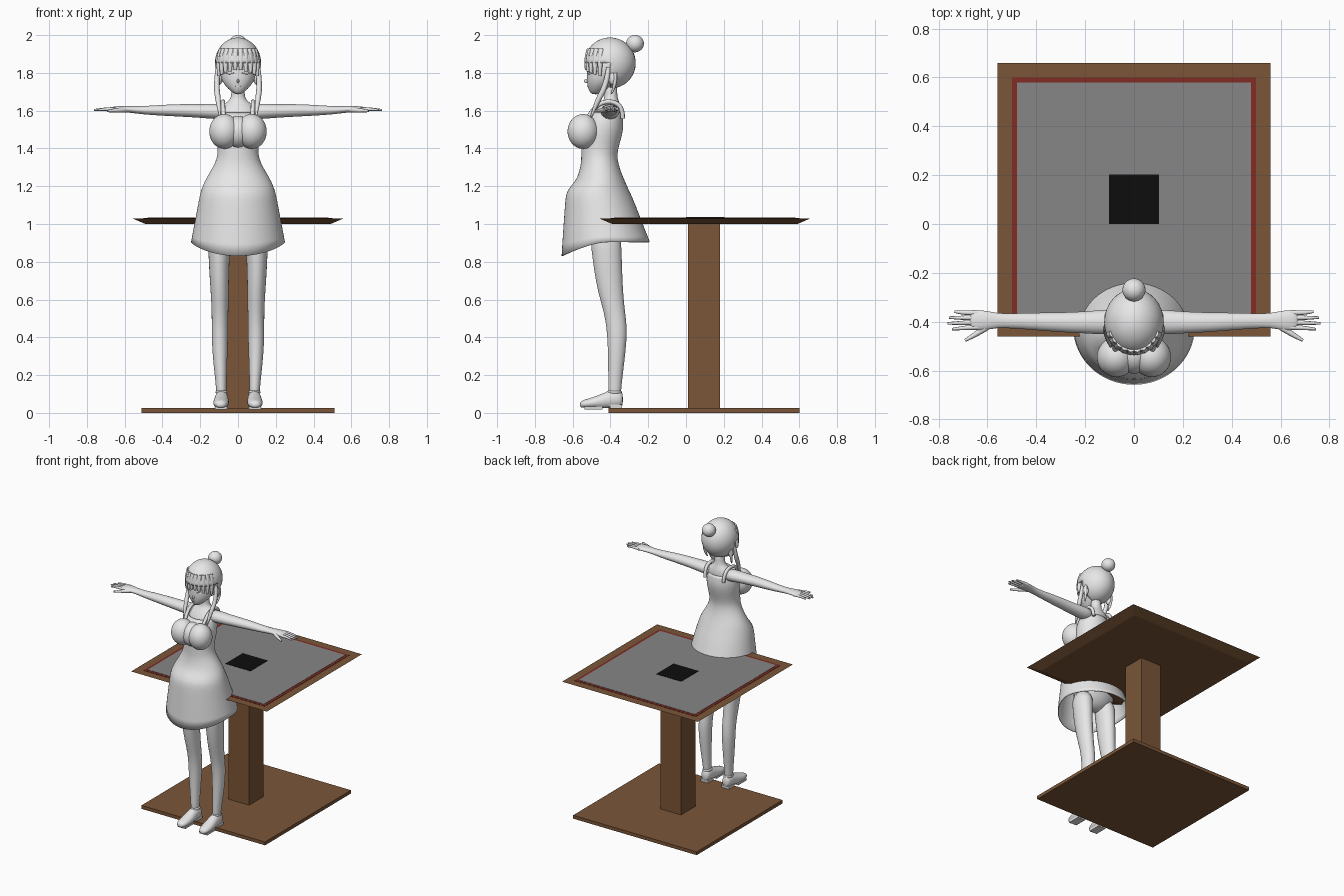
import bpy, bmesh, math
from mathutils import Matrix

if "Cube" in bpy.data.objects:
    bpy.data.objects.remove(bpy.data.objects["Cube"], do_unlink=True)


def material(name, r, g, b):
    m = bpy.data.materials.new(name)
    m.use_nodes = True
    m.diffuse_color = (r, g, b, 1)
    m.node_tree.nodes["Principled BSDF"].inputs["Base Color"].default_value = (r, g, b, 1)
    return m


wood = material("brown wood", 0.195, 0.092, 0.039)
red = material("dark red trim", 0.215, 0.025, 0.017)
cloth = material("grey felt", 0.236, 0.236, 0.236)
black = material("black tile", 0.004, 0.004, 0.004)
pale = material("pale grey", 0.8, 0.8, 0.8)


def add(name, data, mat, mirror=False):
    data.materials.append(mat)
    ob = bpy.data.objects.new(name, data)
    bpy.context.collection.objects.link(ob)
    if mirror:
        ob.modifiers.new("mirror", 'MIRROR')
    return ob


def finish(name, bm, mat, mirror=False, smooth=True):
    bmesh.ops.recalc_face_normals(bm, faces=bm.faces)
    for f in bm.faces:
        f.smooth = smooth
    me = bpy.data.meshes.new(name)
    bm.to_mesh(me)
    bm.free()
    return add(name, me, mat, mirror)


def box(name, x0, x1, y0, y1, z0, z1, mat, inset=0, mirror=False):
    """Block whose bottom can be inset to slope the sides."""
    bm = bmesh.new()
    bmesh.ops.create_cube(bm, size=1)
    for v in bm.verts:
        low = inset if v.co.z < 0 else 0
        v.co = (x1 - low if v.co.x > 0 else x0 + low,
                y1 - low if v.co.y > 0 else y0 + low,
                z1 if v.co.z > 0 else z0)
    return finish(name, bm, mat, mirror, False)


def ball(name, centre, radii, mirror=False, keep=None):
    bm = bmesh.new()
    bmesh.ops.create_uvsphere(bm, u_segments=32, v_segments=24, radius=1)
    bm.transform(Matrix.Translation(centre) @ Matrix.Diagonal((*radii, 1)))
    if keep:
        gone = [f for f in bm.faces if not keep(f.calc_center_median())]
        bmesh.ops.delete(bm, geom=gone, context='FACES')
    return finish(name, bm, pale, mirror)


def loft(name, rows, axis="z", mirror=False, caps=True, warp=None, n=20):
    """Elliptic rings (t, centre a, centre b, radius a, radius b) along an axis."""
    bm = bmesh.new()
    rings = []
    for i, (t, ca, cb, ra, rb) in enumerate(rows):
        ring = []
        for k in range(n):
            w = math.tau * k / n
            a, b = ca + ra * math.cos(w), cb + rb * math.sin(w)
            co = {"x": (t, a, b), "y": (a, t, b), "z": (a, b, t)}[axis]
            v = bm.verts.new(co)
            if warp:
                warp(v.co, w, i)
            ring.append(v)
        rings.append(ring)
    for p, q in zip(rings, rings[1:]):
        for k in range(n):
            j = (k + 1) % n
            bm.faces.new((p[k], p[j], q[j], q[k]))
    if caps:
        bm.faces.new(rings[0])
        bm.faces.new(rings[-1])
    ob = finish(name, bm, pale, mirror)
    ob.modifiers.new("smooth", 'SUBSURF').levels = 1
    return ob


def profile(rows):
    """(z, half width, front y, back y) to ring rows."""
    return [(z, 0, (f + b) / 2, w, (b - f) / 2) for z, w, f, b in rows]


def tube(name, points, radii, mirror=True):
    cu = bpy.data.curves.new(name, 'CURVE')
    cu.dimensions = '3D'
    cu.bevel_depth = 1
    cu.bevel_resolution = 2
    cu.resolution_u = 5
    cu.use_fill_caps = True
    s = cu.splines.new('NURBS')
    s.points.add(len(points) - 1)
    for p, co, r in zip(s.points, points, radii):
        p.co = (*co, 1)
        p.radius = r
    s.use_endpoint_u = True
    s.order_u = 3
    return add(name, cu, pale, mirror)


# Table
box("table_base", -.51, .51, -.41, .602, 0, .025, wood)
box("table_post", -.085, .085, .01, .18, .025, 1.0, wood)
box("table_top", -.56, .56, -.46, .66, 1.0, 1.03, wood, inset=.07)
box("table_trim", -.5, .5, -.4, .6, 1.03, 1.032, red)
box("table_felt", -.48, .48, -.38, .58, 1.032, 1.034, cloth)
box("table_tile", -.103, .103, 0, .203, 1.034, 1.036, black)


# Dress, with a hem that dips at the front
def hem(co, w, i):
    if i == 0:
        co.z -= .075 * max(0, -math.sin(w)) ** 1.5


dress = loft("dress", profile([
    (.905, .25, -.66, -.19), (.96, .24, -.652, -.212), (1.05, .222, -.645, -.247),
    (1.13, .208, -.64, -.278), (1.18, .196, -.632, -.302), (1.225, .178, -.585, -.322),
    (1.27, .152, -.568, -.342), (1.32, .122, -.555, -.358), (1.37, .106, -.555, -.366),
    (1.43, .11, -.555, -.35), (1.5, .118, -.55, -.33), (1.55, .112, -.535, -.332),
    (1.59, .1, -.505, -.34)]), caps=False, warp=hem, n=32)
dress.modifiers.new("cloth", 'SOLIDIFY').thickness = .006
ball("bust", (.072, -.545, 1.49), (.08, .082, .092), mirror=True)
ball("bust_middle", (0, -.535, 1.488), (.07, .078, .085))
tube("dress_strap", [(.075, -.52, 1.56), (.08, -.48, 1.63), (.08, -.4, 1.655),
                     (.08, -.335, 1.62), (.075, -.335, 1.56)], [.012] * 5)

# Chest, neck and pelvis
loft("chest_and_neck", profile([
    (1.48, .1, -.51, -.35), (1.56, .105, -.5, -.345), (1.605, .102, -.475, -.342),
    (1.637, .075, -.45, -.35), (1.655, .042, -.435, -.358), (1.69, .034, -.43, -.365),
    (1.76, .034, -.44, -.365)]))
ball("pelvis", (0, -.43, 1.02), (.16, .1, .13))

# Arms and hands
loft("arm", [
    (.05, -.4, 1.592, .05, .04), (.12, -.402, 1.597, .052, .042),
    (.2, -.403, 1.598, .045, .036), (.3, -.403, 1.602, .041, .034),
    (.42, -.398, 1.602, .035, .028), (.5, -.397, 1.602, .031, .022),
    (.56, -.395, 1.606, .029, .018), (.61, -.395, 1.609, .042, .017),
    (.655, -.394, 1.608, .042, .015), (.675, -.394, 1.607, .034, .01)], "x", mirror=True)
for i, tip in enumerate((.735, .757, .763, .745)):
    y = -.363 - .02 * i
    tube(f"finger_{i + 1}", [(.64, y, 1.608), (.7, y - .002, 1.61), (tip, y + .004 - .004 * i, 1.603)],
         [.011, .0095, .005])
tube("thumb", [(.585, -.41, 1.606), (.635, -.445, 1.602), (.692, -.477, 1.598)], [.014, .013, .006])

# Legs and shoes
loft("leg", [
    (.06, .088, -.378, .027, .034), (.13, .088, -.378, .027, .034),
    (.25, .094, -.37, .036, .042), (.37, .096, -.365, .043, .05), (.45, .096, -.366, .044, .055),
    (.53, .095, -.378, .044, .056), (.64, .097, -.4, .048, .067), (.75, .1, -.412, .053, .075),
    (.85, .1, -.42, .057, .08), (1.0, .095, -.43, .07, .085)], mirror=True)


def flat_sole(co, w, i):
    co.z = max(co.z, .027)


loft("shoe", [
    (-.562, .092, .043, .015, .014), (-.545, .091, .047, .034, .022),
    (-.5, .09, .052, .043, .028), (-.44, .088, .062, .04, .042), (-.395, .087, .074, .036, .05),
    (-.35, .086, .074, .034, .046), (-.333, .086, .07, .022, .034)],
    "y", mirror=True, warp=flat_sole)
box("shoe_heel", .054, .118, -.405, -.338, .018, .045, pale, .003, True)
box("shoe_sole", .056, .124, -.54, -.44, .018, .034, pale, .003, True)
loft("shoe_collar", [(.095, .087, -.378, .036, .044), (.125, .087, -.378, .034, .042)], mirror=True)

# Face
loft("face", profile([
    (1.686, .014, -.497, -.46), (1.7, .036, -.512, -.43), (1.73, .068, -.522, -.39),
    (1.765, .09, -.527, -.36), (1.81, .1, -.525, -.32), (1.86, .1, -.522, -.3),
    (1.92, .075, -.49, -.32)]))
ball("nose", (0, -.525, 1.757), (.007, .014, .011))
tube("closed_eyelid", [(.022, -.523, 1.8), (.045, -.516, 1.79), (.07, -.494, 1.8)], [.002, .003, .002])
tube("mouth", [(-.014, -.52, 1.728), (0, -.524, 1.724), (.014, -.52, 1.728)], [.002] * 3, False)
ball("ear", (.1, -.388, 1.772), (.018, .022, .036), mirror=True)

# Hair: cap with the face opening removed, fringe, bun and loose locks
hair = ball("hair_cap", (0, -.402, 1.852), (.122, .136, .135),
            keep=lambda c: c.z > 1.85 or c.y > -.405)
hair.modifiers.new("thickness", 'SOLIDIFY').thickness = .012
for i in range(5):
    a = .13 + .25 * i
    s, c = math.sin(a), math.cos(a)
    tube(f"fringe_{i + 1}", [(.095 * s, -.402 - .108 * c, 1.925), (.115 * s, -.402 - .126 * c, 1.87),
                             (.112 * s, -.402 - .126 * c, 1.815 - .008 * i)], [.016, .018, .008])
ball("hair_bun", (0, -.27, 1.955), (.047, .047, .046))
tube("side_lock", [(.106, -.41, 1.83), (.116, -.42, 1.74), (.103, -.475, 1.64), (.095, -.503, 1.565)],
     [.012, .015, .015, .004])
tube("back_lock", [(.11, -.375, 1.8), (.114, -.37, 1.74), (.1, -.395, 1.69)], [.01, .012, .004])
